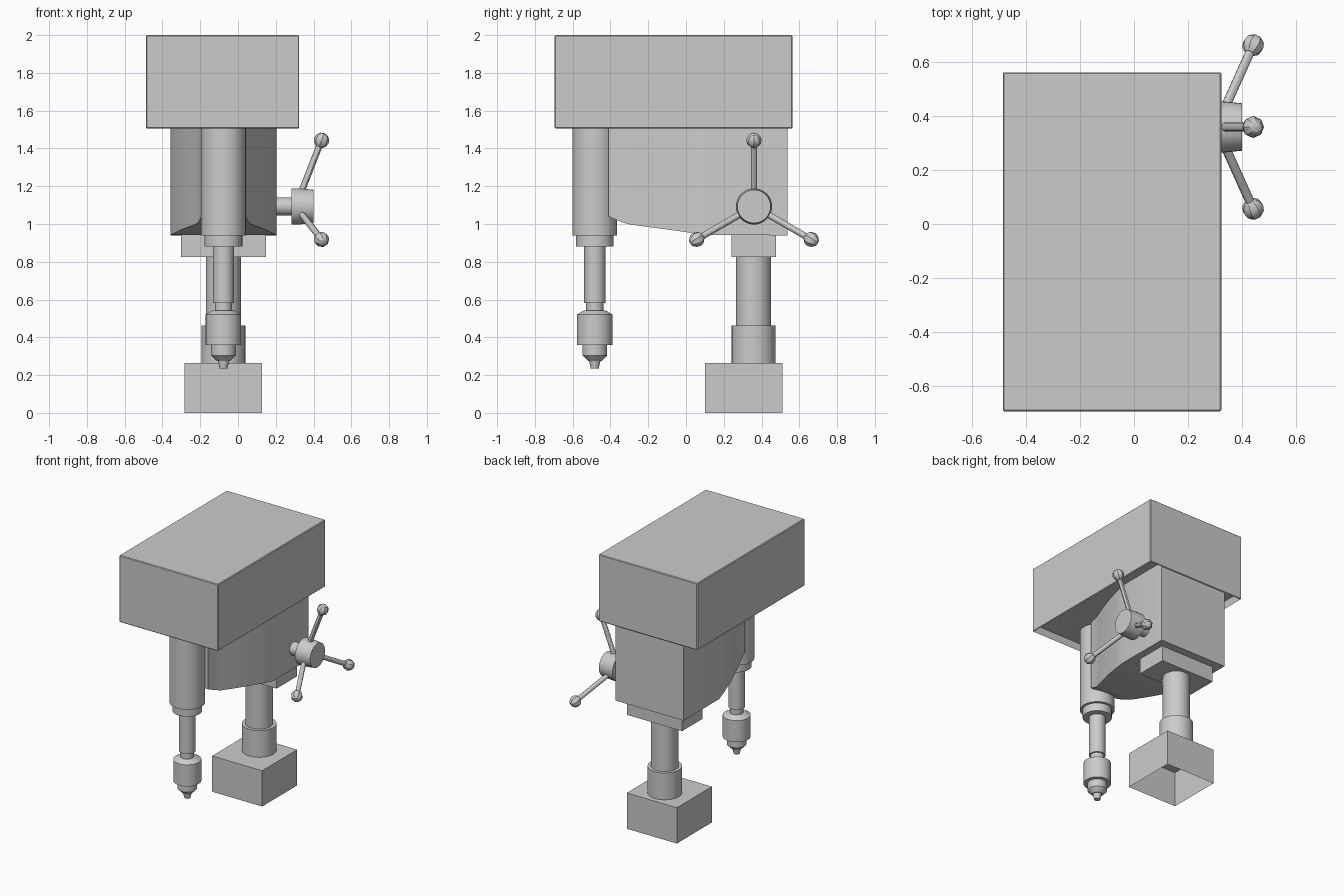
import bpy, bmesh, math
from mathutils import Vector

if "Cube" in bpy.data.objects:
    bpy.data.objects.remove(bpy.data.objects["Cube"])

CX = -0.077            # centre plane of head, spindle and column
SPIN_Y, COL_Y = -0.483, 0.358


def finish(bm, name, smooth=True):
    bmesh.ops.recalc_face_normals(bm, faces=bm.faces)
    me = bpy.data.meshes.new(name)
    bm.to_mesh(me)
    bm.free()
    ob = bpy.data.objects.new(name, me)
    bpy.context.collection.objects.link(ob)
    if smooth:
        bpy.ops.object.select_all(action='DESELECT')
        ob.select_set(True)
        bpy.context.view_layer.objects.active = ob
        bpy.ops.object.shade_smooth_by_angle(angle=math.radians(30))
    return ob


def box_bm(lo, hi):
    bm = bmesh.new()
    bmesh.ops.create_cube(bm, size=1)
    for v in bm.verts:
        v.co = Vector([(a + b) / 2 + c * (b - a) for a, b, c in zip(lo, hi, v.co)])
    return bm


def bottom_face(bm):
    bm.normal_update()
    return min(bm.faces, key=lambda f: f.normal.z)


def lathe(name, profile, origin, axis=(0, 0, 1), seg=32):
    """Revolve (radius, height) points around an axis, with capped ends."""
    bm = bmesh.new()
    rings = [[bm.verts.new((r * math.cos(math.tau * i / seg), r * math.sin(math.tau * i / seg), h))
              for i in range(seg)] for r, h in profile]
    for a, b in zip(rings, rings[1:]):
        for i in range(seg):
            j = (i + 1) % seg
            bm.faces.new((a[i], a[j], b[j], b[i]))
    bm.faces.new(rings[0])
    bm.faces.new(rings[-1])
    rot = Vector((0, 0, 1)).rotation_difference(Vector(axis)).to_matrix()
    for v in bm.verts:
        v.co = rot @ v.co + Vector(origin)
    return finish(bm, name)


# Belt cover with a shallow recess underneath
bm = box_bm((-0.487, -0.695, 1.505), (0.324, 0.563, 2.0))
bmesh.ops.bevel(bm, geom=bm.edges[:], offset=0.005, segments=1, affect='EDGES')
under = bottom_face(bm)
bmesh.ops.inset_region(bm, faces=[under], thickness=0.015)
bmesh.ops.translate(bm, verts=under.verts, vec=(0, 0, 0.05))
finish(bm, "belt_cover", smooth=False)

# Head casting: plan narrows to the front, underside rises to the front
rows = [(0.537, 0.28, 0.94), (0.12, 0.28, 0.942), (0.03, 0.258, 0.953), (-0.1, 0.221, 0.971),
        (-0.2, 0.186, 0.984), (-0.3, 0.148, 0.998), (-0.34, 0.133, 1.01), (-0.41, 0.118, 1.04)]
bm = bmesh.new()
loops = [[bm.verts.new((CX + sx * w, y, z)) for sx, z in ((-1, zb), (1, zb), (1, 1.555), (-1, 1.555))]
         for y, w, zb in rows]
for a, b in zip(loops, loops[1:]):
    for i in range(4):
        j = (i + 1) % 4
        bm.faces.new((a[i], a[j], b[j], b[i]))
bm.faces.new(loops[0])
bm.faces.new(loops[-1])
finish(bm, "head_casting")

# Spindle housing, quill and chuck
lathe("spindle_housing", [(0.119, 0.94), (0.119, 1.555)], (CX, SPIN_Y, 0))
lathe("quill_collar", [(0.1, 0.88), (0.1, 0.945)], (CX, SPIN_Y, 0))
lathe("quill", [(0.046, 0.53), (0.046, 0.582), (0.056, 0.582), (0.056, 0.885)], (CX, SPIN_Y, 0))
lathe("chuck", [(0.021, 0.235), (0.03, 0.275), (0.036, 0.275), (0.066, 0.305), (0.066, 0.36),
                (0.094, 0.36), (0.094, 0.52), (0.06, 0.541), (0.04, 0.541)], (CX, SPIN_Y, 0))

# Column with mounting plate and hollow foot
finish(box_bm((-0.302, 0.24, 0.825), (0.148, 0.477, 0.945)), "mounting_plate", smooth=False)
lathe("column", [(0.093, 0.265), (0.093, 0.83)], (CX, COL_Y, 0))
lathe("column_collar", [(0.116, 0.265), (0.116, 0.463)], (CX, COL_Y, 0))
bm = box_bm((CX - 0.205, 0.1, 0), (CX + 0.205, 0.51, 0.265))
bmesh.ops.delete(bm, geom=[bottom_face(bm)], context='FACES_ONLY')
finish(bm, "foot", smooth=False)

# Feed handle: shaft, hub, three arms with knobs
HY, HZ = 0.36, 1.093
lathe("feed_shaft", [(0.047, 0.19), (0.047, 0.29)], (0, HY, HZ), (1, 0, 0))
lathe("feed_hub", [(0.096, 0.283), (0.096, 0.32), (0.088, 0.4)], (0, HY, HZ), (1, 0, 0))
for k in range(3):
    ang = math.radians(90 + 120 * k)
    out = Vector((0, math.cos(ang), math.sin(ang)))
    start = Vector((0.325, HY, HZ)) + out * 0.05
    end = Vector((0.442, HY, HZ)) + out * 0.35
    d = end - start
    lathe(f"feed_arm_{k + 1}", [(0.017, 0), (0.017, d.length)], start, d.normalized(), seg=12)
    ball = [(max(0.041 * math.sin(math.pi * i / 6), 0.0005), -0.041 * math.cos(math.pi * i / 6)) for i in range(7)]
    lathe(f"feed_knob_{k + 1}", ball, end, d.normalized(), seg=8)
